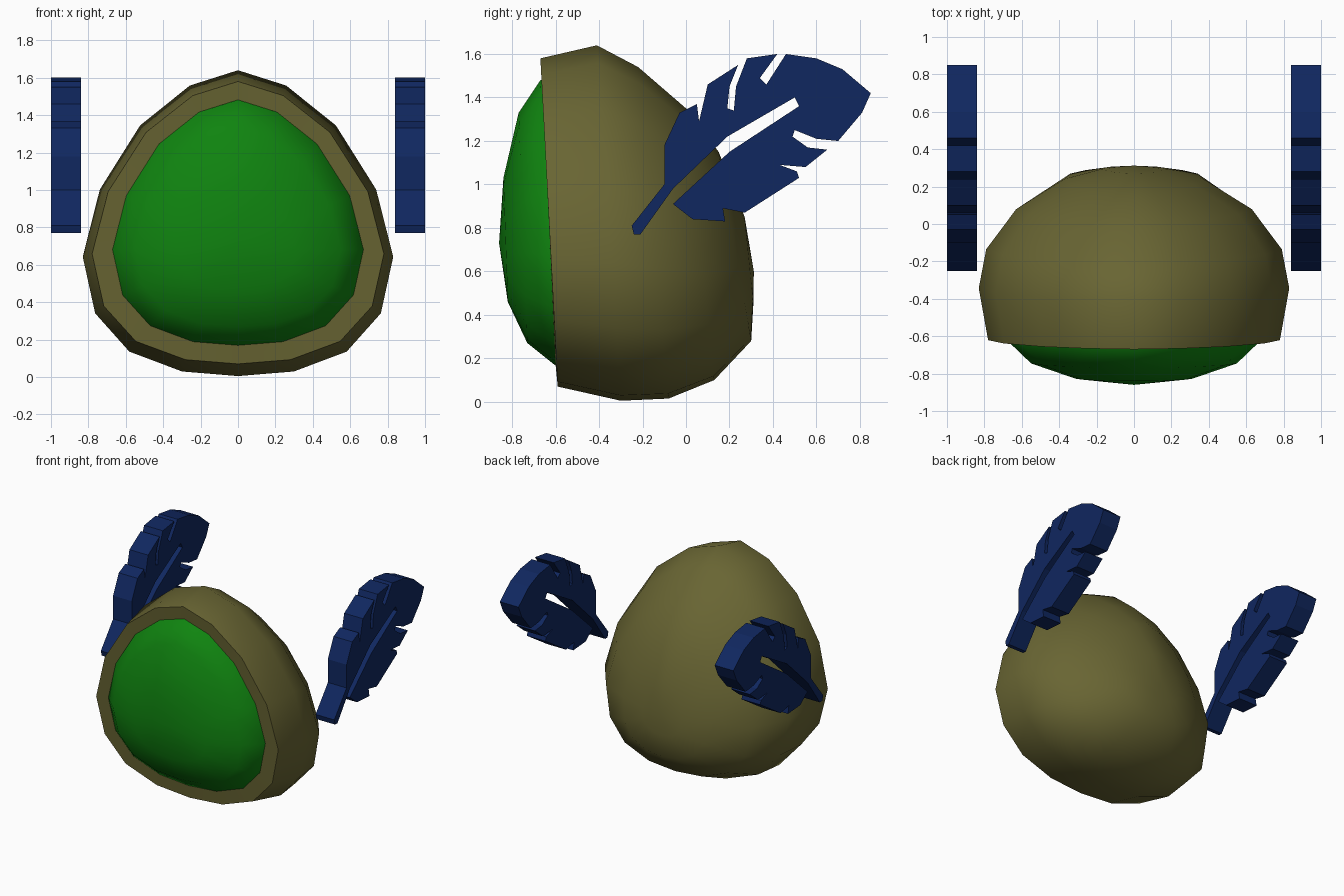
import bpy
import bmesh

# Remove the default object
default = bpy.data.objects.get("Cube")
if default:
    bpy.data.objects.remove(default, do_unlink=True)


def make_material(name, rgb):
    material = bpy.data.materials.new(name)
    material.use_nodes = True
    color = (*rgb, 1)
    material.diffuse_color = color
    shader = material.node_tree.nodes["Principled BSDF"]
    shader.inputs["Base Color"].default_value = color
    shader.inputs["Roughness"].default_value = 0.8
    return material


olive = make_material("olive shell", (.14, .13, .033))
green = make_material("green face", (.005, .23, .005))
navy = make_material("navy feather", (.005, .02, .115))


def finish(bm, name, material, smooth_angle=None):
    """Turn a bmesh into a named object with one material."""
    bmesh.ops.recalc_face_normals(bm, faces=bm.faces)
    mesh = bpy.data.meshes.new(name)
    bm.to_mesh(mesh)
    bm.free()
    mesh.materials.append(material)
    obj = bpy.data.objects.new(name, mesh)
    bpy.context.collection.objects.link(obj)
    if smooth_angle:
        bpy.ops.object.select_all(action="DESELECT")
        obj.select_set(True)
        bpy.context.view_layer.objects.active = obj
        bpy.ops.object.shade_smooth_by_angle(angle=smooth_angle)
    return obj


# Egg-shaped cross-section: (share of half width, share of height), top to bottom
half_egg = [(0, 1), (.31, .95), (.63, .82), (.89, .61), (1, .39),
            (.92, .205), (.70, .08), (.36, .015), (0, 0)]
egg = half_egg + [(-w, h) for w, h in reversed(half_egg[1:-1])]


def egg_ring(bm, top, bottom, half_width):
    """One slanted egg ring between a top and a bottom point given as (y, z)."""
    ring = []
    for w, h in egg:
        y = bottom[0] + (top[0] - bottom[0]) * h
        z = bottom[1] + (top[1] - bottom[1]) * h
        ring.append(bm.verts.new((w * half_width, y, z)))
    return ring


def egg_dome(name, pole, sections, material, smooth_angle):
    """Closed dome: a pole, rings bridged in order, and a flat cap."""
    bm = bmesh.new()
    tip = bm.verts.new((0, *pole))
    rings = [egg_ring(bm, *section) for section in sections]
    count = len(egg)
    for i in range(count):
        j = (i + 1) % count
        bm.faces.new((tip, rings[0][i], rings[0][j]))
        for a, b in zip(rings, rings[1:]):
            bm.faces.new((a[i], b[i], b[j], a[j]))
    bm.faces.new(rings[-1])
    return finish(bm, name, material, smooth_angle)


# Shell: from the back pole forward to the rim, then inward over the lip
egg_dome("head_shell", (.312, .6), [
    ((.27, .85), (.31, .45), .17),
    ((.15, 1.15), (.30, .28), .37),
    ((0, 1.35), (.13, .10), .63),
    ((-.22, 1.54), (-.08, .015), .79),
    ((-.41, 1.64), (-.30, .005), .83),
    ((-.67, 1.58), (-.59, .07), .78),
    ((-.66, 1.48), (-.60, .17), .67),
    ((-.56, 1.46), (-.50, .19), .66),
], olive, .8)

# Bulging face panel set into the rim
egg_dome("face_panel", (-.86, .73), [
    ((-.84, 1.03), (-.82, .46), .31),
    ((-.77, 1.33), (-.73, .27), .55),
    ((-.67, 1.48), (-.605, .17), .67),
    ((-.58, 1.50), (-.53, .16), .68),
], green, .9)

# Feather outline in (y, z): quill, notched upper vane, tip, lower vane, slit
quill_base = [(-.21, .77), (-.24, .77), (-.25, .81)]
upper_vane = [(-.10, 1), (-.10, 1.18), (-.03, 1.33), (.05, 1.37), (.06, 1.29),
              (.10, 1.46), (.24, 1.55), (.20, 1.45), (.19, 1.35), (.22, 1.34),
              (.23, 1.45), (.28, 1.58), (.42, 1.6), (.34, 1.49), (.37, 1.46),
              (.46, 1.6)]
tip_edge = [(.6, 1.58), (.72, 1.53), (.85, 1.42), (.81, 1.33), (.7, 1.2)]
lower_vane = [(.6, 1.21), (.5, 1.25), (.49, 1.22), (.56, 1.17), (.65, 1.16),
              (.55, 1.08), (.43, 1.09), (.51, 1.06), (.52, 1.03), (.27, .87),
              (.17, .89), (.18, .83), (.03, .84), (-.06, .91)]
slit = [(.2, 1.15), (.52, 1.36), (.5, 1.4), (.19, 1.22), (-.06, .98)]
feather_outline = quill_base + upper_vane + tip_edge + lower_vane + slit


def feather(name, side):
    """Extrude the feather outline sideways into a thick flat plate."""
    bm = bmesh.new()
    inner, outer = side * .84, side
    face = bm.faces.new([bm.verts.new((inner, y, z)) for y, z in feather_outline])
    grown = bmesh.ops.extrude_face_region(bm, geom=[face], use_keep_orig=True)
    moved = [v for v in grown["geom"] if isinstance(v, bmesh.types.BMVert)]
    bmesh.ops.translate(bm, verts=moved, vec=(outer - inner, 0, 0))
    bmesh.ops.recalc_face_normals(bm, faces=bm.faces)
    bmesh.ops.triangulate(bm, faces=[f for f in bm.faces if len(f.verts) > 4])
    return finish(bm, name, navy)


# One feather floating at each side
for label, side in (("left", 1), ("right", -1)):
    feather(label + "_feather", side)
